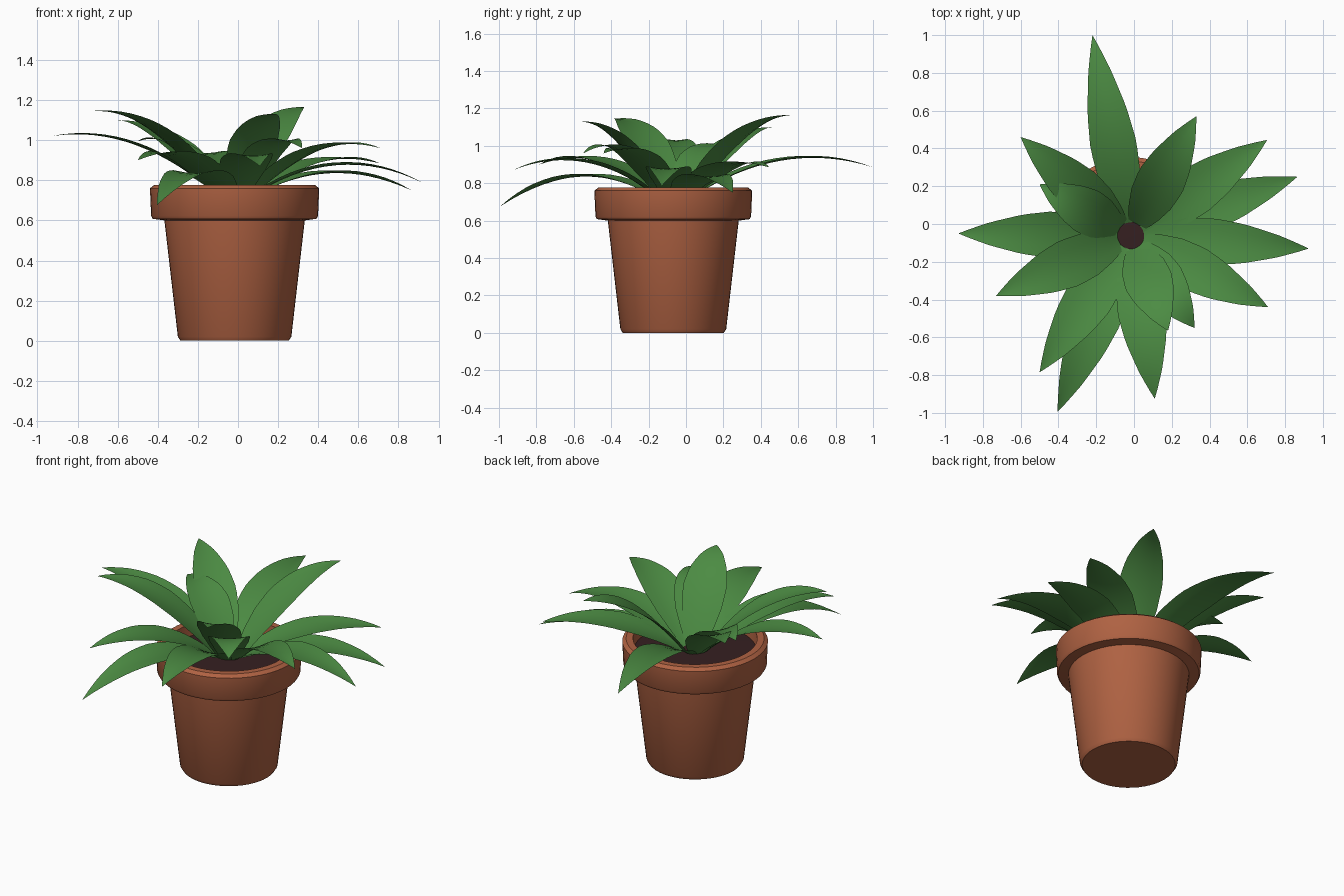
import bpy, bmesh, math
from mathutils import Vector

if "Cube" in bpy.data.objects:
    bpy.data.objects.remove(bpy.data.objects["Cube"])

CX, CY = -0.017, -0.068   # pot axis


def material(name, rgb):
    m = bpy.data.materials.new(name)
    m.diffuse_color = (*rgb, 1)
    m.use_nodes = True
    m.node_tree.nodes["Principled BSDF"].inputs["Base Color"].default_value = m.diffuse_color
    return m


TERRACOTTA = material("terracotta", (0.43, 0.122, 0.055))
SOIL = material("dark soil", (0.036, 0.014, 0.015))
GREEN = material("leaf green", (0.072, 0.26, 0.056))


def finish(bm, name, mat, angle=35):
    me = bpy.data.meshes.new(name)
    bm.to_mesh(me)
    bm.free()
    ob = bpy.data.objects.new(name, me)
    bpy.context.collection.objects.link(ob)
    me.materials.append(mat)
    bpy.ops.object.select_all(action='DESELECT')
    bpy.context.view_layer.objects.active = ob
    ob.select_set(True)
    bpy.ops.object.shade_smooth_by_angle(angle=math.radians(angle))
    return ob


def lathe(name, profile, mat, n=48):
    """Revolve (radius, z) points about the pot axis; zero radius closes the end."""
    bm = bmesh.new()
    rings = []
    for r, z in profile:
        count = 1 if r == 0 else n
        rings.append([bm.verts.new((CX + r * math.cos(2 * math.pi * i / n),
                                    CY + r * math.sin(2 * math.pi * i / n), z))
                      for i in range(count)])
    for a, b in zip(rings, rings[1:]):
        for i in range(n):
            j = (i + 1) % n
            quad = [a[i % len(a)], a[j % len(a)], b[j % len(b)], b[i % len(b)]]
            bm.faces.new(list(dict.fromkeys(quad)))
    bmesh.ops.recalc_face_normals(bm, faces=bm.faces)
    return finish(bm, name, mat)


# Pot with thick rim and hollow mouth
lathe("pot", [(0, 0), (0.27, 0), (0.283, 0.02), (0.35, 0.60), (0.408, 0.608),
              (0.416, 0.622), (0.422, 0.76), (0.40, 0.777), (0.36, 0.777),
              (0.35, 0.67)], TERRACOTTA)

# Soil disc
lathe("soil", [(0.354, 0.705), (0.2, 0.708), (0, 0.71)], SOIL)

# Half-width of a leaf along its length
WIDTH = [(0, 0.05), (0.1, 0.085), (0.25, 0.118), (0.42, 0.13),
         (0.6, 0.11), (0.8, 0.065), (0.92, 0.028), (1, 0)]


def half_width(t):
    for (t0, w0), (t1, w1) in zip(WIDTH, WIDTH[1:]):
        if t <= t1:
            return w0 + (w1 - w0) * (t - t0) / (t1 - t0)
    return 0


def leaf(name, tip, mid_z, scale=1.0, rows=16):
    """Arching blade from the crown to the tip, passing mid_z at mid length."""
    tip = Vector(tip)
    crown = Vector((-0.017, -0.062, 0.71))
    out = Vector((tip.x - crown.x, tip.y - crown.y, 0)).normalized()
    side = Vector((-out.y, out.x, 0))
    base = crown + out * 0.07
    ctrl = (base + tip) / 2
    ctrl.z = 2 * mid_z - (base.z + tip.z) / 2
    bm = bmesh.new()
    strips = []
    for k in range(rows + 1):
        t = k / rows
        p = base * (1 - t) ** 2 + ctrl * 2 * t * (1 - t) + tip * t * t
        tangent = (ctrl - base) * (1 - t) + (tip - ctrl) * t
        normal = tangent.cross(side).normalized()
        if k == rows:
            strips.append([bm.verts.new(p)] * 5)
            break
        w = half_width(t) * scale
        # shallow trough across the blade
        strips.append([bm.verts.new(p + side * w * s + normal * 0.12 * w * s * s)
                       for s in (-1, -0.5, 0, 0.5, 1)])
    for a, b in zip(strips, strips[1:]):
        for i in range(4):
            bm.faces.new(list(dict.fromkeys([a[i], b[i], b[i + 1], a[i + 1]])))
    for f in bm.faces:
        f.normal_update()
        if f.normal.z < 0:
            f.normal_flip()
    return finish(bm, name, GREEN, 60)


# Rosette: tip position, height at mid length, width scale
LEAVES = [
    ((-0.22, 1.00, 0.885), 0.92, 0.95),
    ((0.33, 0.57, 1.165), 1.045, 1.0),
    ((0.705, 0.445, 0.885), 0.885, 1.0),
    ((0.865, 0.25, 0.75), 0.835, 0.95),
    ((0.925, -0.13, 0.785), 0.875, 0.95),
    ((0.71, -0.44, 0.96), 0.945, 0.95),
    ((0.32, -0.55, 0.96), 0.97, 0.95),
    ((0.18, -0.565, 1.13), 1.02, 1.0),
    ((0.11, -0.925, 0.87), 0.91, 1.0),
    ((-0.405, -0.995, 0.675), 0.835, 1.0),
    ((-0.50, -0.785, 0.90), 0.915, 1.0),
    ((-0.73, -0.38, 1.145), 1.045, 1.0),
    ((-0.93, -0.05, 1.02), 0.975, 0.95),
    ((-0.60, 0.46, 1.10), 0.99, 0.95),
    ((-0.50, 0.21, 0.995), 0.96, 0.95),
]
for n, (tip, mid_z, scale) in enumerate(LEAVES, 1):
    leaf(f"leaf_{n}", tip, mid_z, scale)
